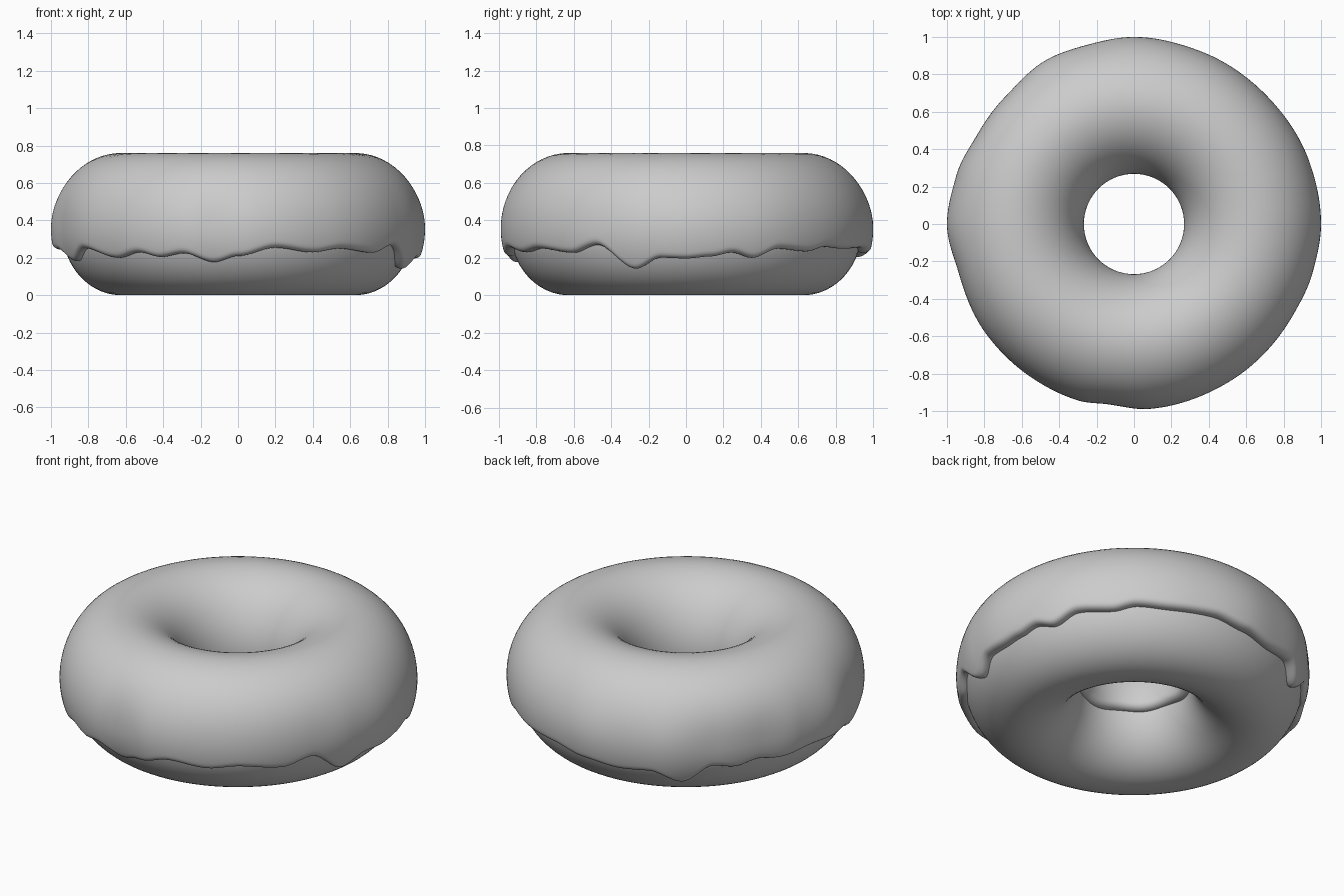
import bpy, bmesh
from math import pi, sin, cos, asin, exp, sqrt, radians

if "Cube" in bpy.data.objects:
    bpy.data.objects.remove(bpy.data.objects["Cube"])

R, A, B = 0.625, 0.315, 0.355      # ring radius, dough half width, dough half height
ICING = 0.05                       # icing thickness

# height of the dripping outer edge: (angle in degrees, z)
EDGE = [(0, .195), (8, .205), (15, .225), (22, .197), (31, .245), (43, .23), (51, .255),
        (62, .245), (78, .25), (90, .225), (103, .20), (113, .21), (124, .14), (134, .235),
        (142, .215), (150, .245), (158, .225), (172, .25), (186, .24), (200, .175),
        (211, .245), (227, .195), (236, .225), (244, .2), (252, .22), (262, .17),
        (270, .205), (282, .25), (295, .225), (305, .245), (320, .222), (330, .265),
        (343, .14), (352, .198)]
# outer radius of the icing: (angle in degrees, r)
GIRTH = [(0, 1.0), (20, .995), (45, .987), (70, .99), (90, 1.0), (105, .99), (117, .995),
         (136, .968), (150, .965), (165, .985), (180, 1.0), (196, .973), (217, .985),
         (235, .987), (252, .99), (262, .974), (275, .992), (300, .985), (330, .98), (345, .99)]


def sample(table, deg):
    """Smooth periodic interpolation in a table."""
    pts = table + [(table[0][0] + 360, table[0][1])]
    for (a0, v0), (a1, v1) in zip(pts, pts[1:]):
        if a0 <= deg <= a1:
            t = (deg - a0) / (a1 - a0)
            t = t * t * (3 - 2 * t)
            return v0 + (v1 - v0) * t


def ring_point(deg, phi, off):
    th = radians(deg)
    r = R + (A + off) * cos(phi)
    return (r * cos(th), r * sin(th), B + (B + off) * sin(phi))


def ring_object(name, section, steps):
    """Sweep a closed section, which may vary with the angle, around z."""
    bm = bmesh.new()
    rings = []
    for i in range(steps):
        deg = 360 * i / steps
        rings.append([bm.verts.new(ring_point(deg, p, o)) for p, o in section(deg)])
    n = len(rings[0])
    for i in range(steps):
        a, b = rings[i], rings[(i + 1) % steps]
        for j in range(n):
            k = (j + 1) % n
            bm.faces.new((a[j], b[j], b[k], a[k]))
    bmesh.ops.recalc_face_normals(bm, faces=bm.faces)
    for f in bm.faces:
        f.smooth = True
    me = bpy.data.meshes.new(name)
    bm.to_mesh(me)
    bm.free()
    ob = bpy.data.objects.new(name, me)
    bpy.context.collection.objects.link(ob)
    return ob


def dough_section(deg):
    return [(2 * pi * j / 72, 0) for j in range(72)]


def icing_section(deg):
    start = asin((sample(EDGE, deg) - B) / (B + 0.02))
    end = pi + 0.14 + 0.03 * sin(radians(deg * 5)) * cos(radians(deg * 2))
    extra = sample(GIRTH, deg) - (R + A + ICING)
    n, lip = 60, 0.11
    outer = []
    for j in range(n + 1):
        # samples bunch up at both rounded lips
        t = (1 - cos(pi * j / n)) / 2
        phi = start + (end - start) * t
        d = min(phi - start, end - phi)
        s = sqrt(max(0, 1 - (1 - d / lip) ** 2)) if d < lip else 1
        bulge = extra * (exp(-(phi / 0.5) ** 2) if phi > 0 else 1)
        thick = ICING if phi < pi / 2 else ICING - 0.008 * min(1, phi - pi / 2)
        outer.append((phi, (thick + bulge) * s - 0.003 * (1 - s)))
    inner = [(end - (end - start) * j / 24, -0.008) for j in range(25)]
    return outer + inner


# dough ring
ring_object("dough", dough_section, 128)

# icing shell with dripping edge
ring_object("icing", icing_section, 360)
